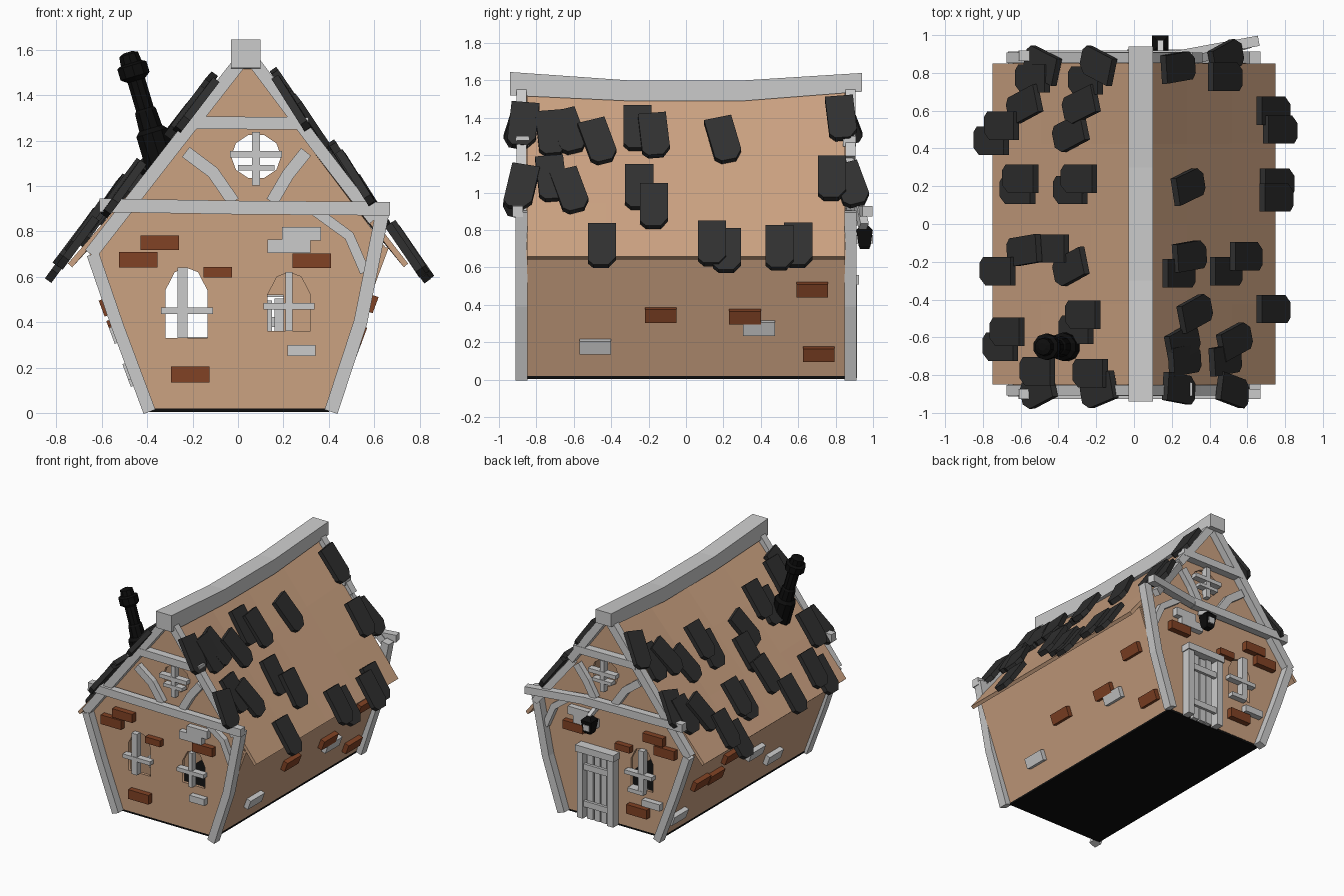
import bpy, bmesh, math, random
from mathutils import Matrix, Vector

if "Cube" in bpy.data.objects:
    bpy.data.objects.remove(bpy.data.objects["Cube"])
random.seed(4)

def mat(name, c):
    m = bpy.data.materials.new(name)
    m.diffuse_color = (*c, 1)
    m.use_nodes = True
    m.node_tree.nodes["Principled BSDF"].inputs["Base Color"].default_value = m.diffuse_color
    return m
TAN, RUST = mat("plaster", (.6, .36, .22)), mat("rust_brick", (.22, .055, .018))
SLATE, BLACK = mat("slate", (.03, .03, .03)), mat("black_iron", (.004, .004, .004))

def finish(name, bm, m=None, matrix=None):
    bmesh.ops.recalc_face_normals(bm, faces=bm.faces)
    me = bpy.data.meshes.new(name)
    bm.to_mesh(me)
    bm.free()
    ob = bpy.data.objects.new(name, me)
    bpy.context.collection.objects.link(ob)
    if m: me.materials.append(m)
    if matrix: ob.matrix_world = matrix
    return ob

def prism(name, pts, depth, place, m=None, matrix=None):
    """Extrude a 2D outline by depth; place(u, v, d) gives the 3D point."""
    bm = bmesh.new()
    a, b = [[bm.verts.new(place(u, v, d)) for u, v in pts] for d in (-depth / 2, depth / 2)]
    bm.faces.new(a); bm.faces.new(b[::-1])
    for i in range(len(pts)):
        j = (i + 1) % len(pts)
        bm.faces.new((a[i], a[j], b[j], b[i]))
    return finish(name, bm, m, matrix)

def strip(name, pts, w, y, depth=.055, m=None):
    """Timber following a polyline in the x-z plane."""
    P = [Vector(p) for p in pts]
    l, r = [], []
    for i, p in enumerate(P):
        t = (P[min(i + 1, len(P) - 1)] - P[max(i - 1, 0)]).normalized()
        n = Vector((-t.y, t.x)) * w / 2
        l.append(p + n); r.append(p - n)
    return prism(name, l + r[::-1], depth, lambda u, v, d: (u, y + d, v), m)

def box(name, c, size, m=None, rot=0):
    bm = bmesh.new()
    bmesh.ops.create_cube(bm, size=1, matrix=Matrix.Diagonal((*size, 1)))
    return finish(name, bm, m, Matrix.Translation(c) @ Matrix.Rotation(rot, 4, 'Y'))

def bar(name, p, q, w, d):
    p, q = Vector(p), Vector(q)
    bm = bmesh.new()
    bmesh.ops.create_cube(bm, size=1, matrix=Matrix.Diagonal((w, d, (q - p).length, 1)))
    rot = (q - p).to_track_quat('Z', 'Y').to_matrix().to_4x4()
    return finish(name, bm, None, Matrix.Translation((p + q) / 2) @ rot)

# gable walls with window and door holes
def arch(x0, x1, z0, z1):
    w = x1 - x0
    return [(x0, z0), (x1, z0), (x1, z1 - .1), (x1 - w * .22, z1 - .02), (x0 + w * .5, z1),
            (x0 + w * .22, z1 - .02), (x0, z1 - .1)]
OUTLINE = [(-.40, .02), (.40, .02), (.65, .73), (.04, 1.54), (-.64, .73)]
ATTIC = [(.08 + .11 * math.cos(k * math.tau / 10), 1.13 + .1 * math.sin(k * math.tau / 10)) for k in range(10)]
LEFT, RIGHT = arch(-.32, -.135, .33, .64), arch(.13, .32, .36, .62)
DOORWAY = [(.05, .04), (.2, .04), (.2, .52), (.05, .52)]
def gable(name, y, holes):
    cu = bpy.data.curves.new(name, 'CURVE')
    cu.dimensions, cu.fill_mode, cu.extrude = '2D', 'BOTH', .012
    for pts in [OUTLINE] + holes:
        sp = cu.splines.new('POLY')
        sp.points.add(len(pts) - 1)
        for p, (u, v) in zip(sp.points, pts):
            p.co = (u, v, 0, 1)
        sp.use_cyclic_u = True
    tmp = bpy.data.objects.new(name + "_outline", cu)
    bpy.context.collection.objects.link(tmp)
    me = bpy.data.meshes.new_from_object(tmp.evaluated_get(bpy.context.evaluated_depsgraph_get()))
    bpy.data.objects.remove(tmp)
    me.materials.clear(); me.materials.append(TAN)
    ob = bpy.data.objects.new(name, me)
    bpy.context.collection.objects.link(ob)
    ob.matrix_world = Matrix.Translation((0, y, 0)) @ Matrix.Rotation(math.pi / 2, 4, 'X')
gable("front_wall", -.84, [ATTIC, LEFT, RIGHT])
gable("back_wall", .84, [ATTIC, LEFT, DOORWAY])

# side walls, floor and sagging roof slopes
RX, RZ, EX, EZ = .04, 1.55, .74, .65
for s, side in ((1, "right"), (-1, "left")):
    prism(side + "_wall", [(s * .40, .02), (s * .665, .73), (s * .64, .73), (s * .375, .02)], 1.70,
          lambda u, v, d: (u, d, v), TAN)
    bm = bmesh.new()
    rows = []
    for i in range(5):
        y = -.85 + 1.7 * i / 4
        sag = .045 * (1 - (y / .85) ** 2)
        rows.append([bm.verts.new((s * EX + (RX - s * EX) * t, y, EZ + (RZ - EZ) * t - sag * t))
                     for t in (0, .33, .67, 1)])
    for a, b in zip(rows, rows[1:]):
        for j in range(3):
            bm.faces.new((a[j], a[j + 1], b[j + 1], b[j]))
    ob = finish(side + "_roof", bm, TAN)
    sol = ob.modifiers.new("thickness", 'SOLIDIFY')
    sol.thickness, sol.offset = .025, 0
box("floor", (0, 0, .015), (.80, 1.70, .02), BLACK)

# ridge beam
prism("ridge_beam", [(-.94, 1.52), (-.3, 1.49), (.3, 1.49), (.94, 1.54), (.94, 1.64), (.3, 1.6), (-.3, 1.6), (-.94, 1.645)],
      .13, lambda u, v, d: (.035 + d, u, v))

# timber framing and gable bricks, repeated front and back
for s, end in ((-1, "front"), (1, "back")):
    Y = s * .88
    strip(end + "_left_post", [(-.39, .005), (-.53, .38), (-.64, .70)], .055, Y, .065)
    strip(end + "_right_post", [(.41, .005), (.54, .40), (.64, .90)], .06, Y, .065)
    strip(end + "_left_rafter", [(-.65, .70), (-.3, 1.15), (.02, 1.56)], .06, Y)
    if s < 0:
        strip("front_right_rafter", [(.06, 1.56), (.33, 1.2), (.60, .85)], .055, Y)
        strip("front_tie_beam", [(-.61, .915), (0, .905), (.67, .90)], .06, Y - .02)
    else:  # back timbers lean loose at one corner
        strip("back_right_rafter", [(.06, 1.56), (.34, 1.18)], .055, Y)
        bar("back_loose_rafter", (.33, .87, 1.17), (.60, .95, .82), .045, .05)
        strip("back_tie_beam", [(-.61, .915), (.22, .905)], .06, Y + .01)
        bar("back_loose_tie_beam", (.2, .885, .905), (.66, .97, .90), .055, .055)
    strip(end + "_collar_beam", [(-.21, 1.28), (.31, 1.275)], .055, Y - s * .005, .07)
    strip(end + "_left_brace", [(-.23, 1.15), (-.11, 1.06), (-.02, .93)], .055, s * .865)
    strip(end + "_right_brace", [(.30, 1.15), (.22, 1.05), (.15, .93)], .055, s * .865)
    strip(end + "_lower_brace", [(.34, .89), (.49, .78), (.56, .62)], .045, s * .865)
    # window bars: (x, z, width, height)
    bars = [(-.245, .485, .045, .31), (-.225, .45, .23, .03), (.08, 1.12, .035, .235),
            (.08, 1.14, .23, .03), (.08, 1.08, .16, .025)]
    if s < 0:
        bars += [(.225, .49, .03, .26), (.225, .47, .225, .03)]
    for i, (x, z, w, h) in enumerate(bars):
        box(f"{end}_window_bar_{i}", (x, s * (.872 if w > h else .868), z), (w, .05, h))
    rust = [(-.345, .75, .17, .065), (-.44, .675, .17, .07), (-.09, .62, .125, .048),
            (.325, .67, .17, .065), (-.21, .17, .17, .07)]
    grey = [(.28, .79, .17, .06), (.225, .735, .19, .06)]
    grey += [(.28, .275, .125, .05)] if s < 0 else [(-.33, .25, .15, .05), (-.2, .32, .13, .03)]
    for i, (x, z, w, h) in enumerate(rust + grey):
        box(f"{end}_brick_{i}", (x, s * .86, z), (w, .07, h), RUST if i < 5 else None)

# side wall bricks: (y, z, rust?)
BRICKS = {1: [(-.135, .35, 1), (.315, .34, 1), (.675, .485, 1), (.71, .14, 1), (-.485, .18, 0), (.39, .28, 0)],
          -1: [(.61, .38, 1), (.43, .36, 1), (.29, .47, 1), (.76, .16, 0), (-.06, .35, 0), (-.36, .19, 0)]}
for s, lst in BRICKS.items():
    for i, (y, z, r) in enumerate(lst):
        box(f"{'right' if s > 0 else 'left'}_side_brick_{i}", (s * (.405 + .373 * (z - .02)), y, z),
            (.06, .17, .075), RUST if r else None, s * .357)

# door
for i, (x, h) in enumerate([(.07, .50), (.125, .49), (.185, .50)]):
    box(f"door_plank_{i}", (x, .87, h / 2 + .005), (.048, .03, h))
for x in (-.005, .25):
    box("door_post", (x, .88, .27), (.05, .07, .52))
box("door_lintel", (.122, .885, .535), (.32, .08, .05))
for z in (.12, .40):
    box("door_rail", (.122, .892, z), (.21, .025, .045))

# turned iron pieces: chimney and lantern
def lathe(name, prof, sides, matrix, m):
    bm = bmesh.new()
    rings = [[bm.verts.new((r * math.cos((k + .5) * math.tau / sides), r * math.sin((k + .5) * math.tau / sides), z))
              for k in range(sides)] for r, z in prof]
    for a, b in zip(rings, rings[1:]):
        for k in range(sides):
            j = (k + 1) % sides
            bm.faces.new((a[k], a[j], b[j], b[k]))
    bm.faces.new(rings[0]); bm.faces.new(rings[-1])
    return finish(name, bm, m, matrix)
lathe("chimney", [(.075, -.06), (.075, .12), (.055, .14), (.05, .22), (.042, .23), (.042, .36), (.07, .38), (.07, .43),
                  (.05, .44), (.045, .48), (.02, .49)], 10,
      Matrix.Translation((-.345, -.65, 1.12)) @ Matrix.Rotation(-.29, 4, 'Y'), BLACK)
L = Matrix.Translation((.14, .955, .70))
lathe("lantern_frame", [(.035, 0), (.045, .015), (.06, .09), (.062, .1), (.02, .13)], 4, L, BLACK)
box("lantern_pane", (.14, .955, .75), (.05, .088, .045))
bar("lantern_bracket", (.14, .87, .86), (.14, .965, .82), .03, .03)

# roof slates: (x, y, twist)
SLATES = [(.45, .88, .3), (.43, .78, 0), (.70, .60, 0), (.72, .5, 0), (.72, .22, 0), (.70, .14, 0), (.25, .2, .25),
          (.54, -.17, 0), (.45, -.25, 0), (.24, -.17, .1), (.2, -.26, 0), (.27, -.47, .3), (.7, -.45, 0),
          (.48, -.62, .3), (.22, -.63, .3), (.43, -.72, .1), (.23, -.72, .1), (.47, -.88, -.2), (.2, -.87, -.1),
          (.18, .83, .1), (-.45, .84, -.3), (-.14, .84, -.3), (-.5, .77, 0), (-.53, .63, .3), (-.22, .76, 0),
          (-.23, .63, .3), (-.3, .48, .3), (-.65, .52, 0), (-.72, .44, 0), (-.55, .24, 0), (-.58, .18, 0),
          (-.24, .24, 0), (-.3, .18, 0), (-.53, -.14, .1), (-.4, -.13, 0), (-.67, -.25, 0), (-.3, -.23, .3),
          (-.22, -.48, 0), (-.27, -.56, 0), (-.62, -.57, 0), (-.67, -.65, 0), (-.46, -.78, 0), (-.47, -.88, .3),
          (-.18, -.79, 0), (-.15, -.88, .25)]
SHAPE = [(-.075, .13), (.075, .13), (.075, -.09), (.035, -.14), (-.045, -.14), (-.075, -.11)]
for i, (x, y, yaw) in enumerate(SLATES):
    s = 1 if x > 0 else -1
    slope = (RZ - EZ) / (EX - s * RX)
    up = Vector((-s, 0, slope)).normalized()
    n = Vector((s * slope, 0, 1)).normalized()
    u = up.cross(n)
    z = RZ - (x - RX) * s * slope - .03 * (1 - y * y) * (1 - abs(x))
    frame = Matrix((u, up, n)).transposed().to_4x4()
    pos = Vector((x, y, z)) + n * (.045 + .02 * (i % 2))
    M = Matrix.Translation(pos) @ frame @ Matrix.Rotation(yaw, 4, 'Z') @ Matrix.Rotation(.08 + random.uniform(-.03, .03), 4, 'X')
    prism(f"roof_slate_{i}", SHAPE, .035, lambda a, b, d: (a, b, d), SLATE, M)
